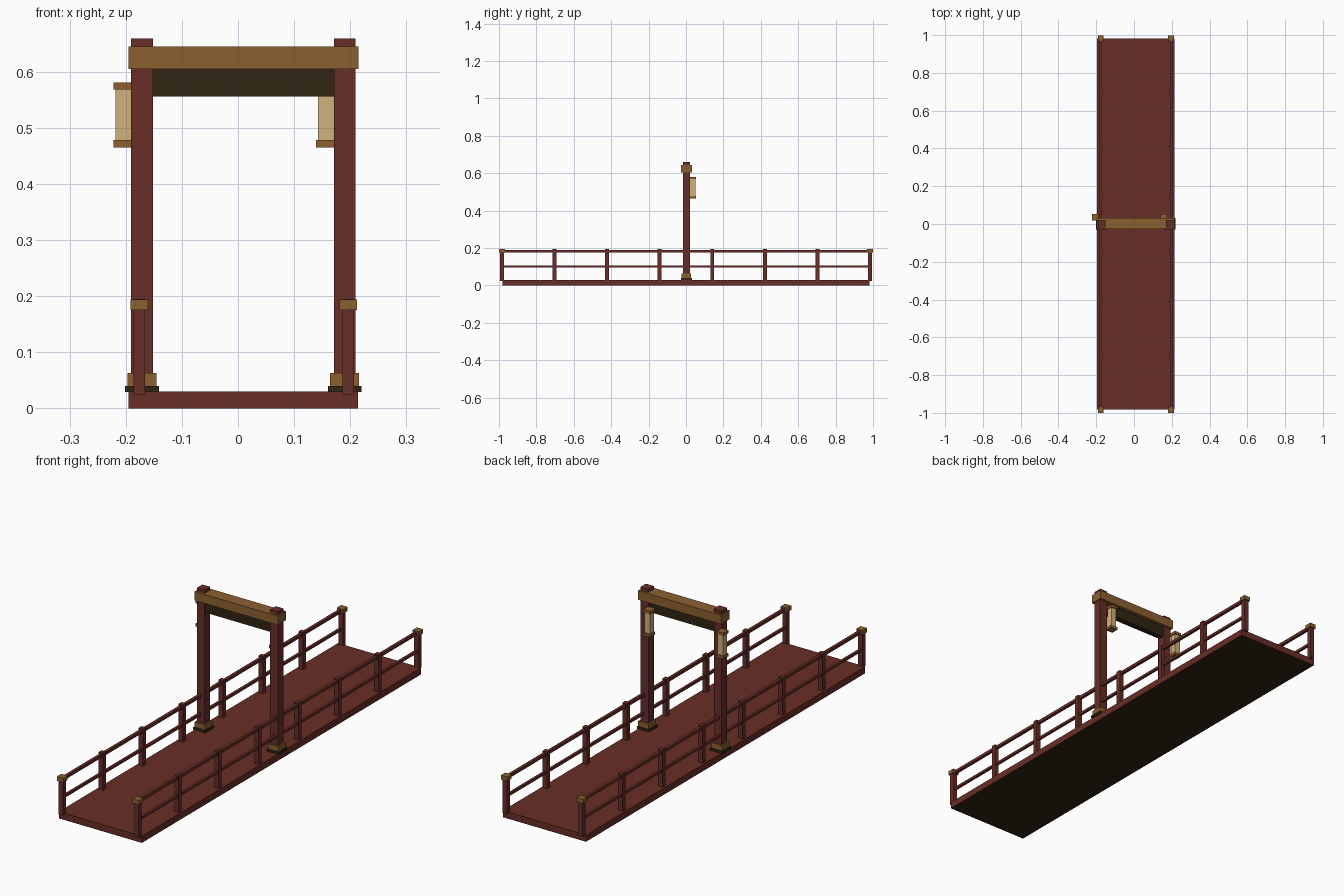
import bpy

if "Cube" in bpy.data.objects:
    bpy.data.objects.remove(bpy.data.objects["Cube"])


def material(name, rgb):
    m = bpy.data.materials.new(name)
    m.diffuse_color = (*rgb, 1)
    m.use_nodes = True
    m.node_tree.nodes["Principled BSDF"].inputs["Base Color"].default_value = m.diffuse_color
    return m


RED = material("red_wood", (0.138, 0.027, 0.020))
GOLD = material("golden_brown", (0.262, 0.117, 0.030))
DARK = material("dark_brown", (0.030, 0.018, 0.006))
CREAM = material("lantern_paper", (0.63, 0.44, 0.20))


def box(name, x, y, z, mat):
    """Box from (min, max) ranges on each axis."""
    bpy.ops.mesh.primitive_cube_add(size=1)
    o = bpy.context.object
    o.name = name
    for v in o.data.vertices:
        v.co = [r[0] if c < 0 else r[1] for c, r in zip(v.co, (x, y, z))]
    o.data.materials.append(mat)
    return o


def around(c, half):
    return (c - half, c + half)


# Deck with a dark underside
deck = box("deck", (-0.195, 0.214), (-0.982, 0.982), (0, 0.03), RED)
deck.data.materials.append(DARK)
for p in deck.data.polygons:
    if p.normal.z < -0.5:
        p.material_index = 1

# Railings
for side, x in (("left", -0.176), ("right", 0.1965)):
    for i in range(8):
        y = -0.984 + 0.2811 * i
        end = i in (0, 7)
        box(f"{side}_railing_post", around(x, 0.0105), around(y, 0.0105),
            (0.025, 0.19 if end else 0.195), RED)
        if end:
            box(f"{side}_post_cap", around(x, 0.0155), around(y, 0.0155), (0.175, 0.194), GOLD)
    box(f"{side}_top_rail", around(x, 0.0065), (-0.984, 0.984), (0.176, 0.189), RED)
    box(f"{side}_middle_rail", around(x, 0.0055), (-0.984, 0.984), (0.095, 0.106), RED)

# Gate posts with stepped feet and hanging lanterns
GY = 0.002
for side, x in (("left", -0.171), ("right", 0.190)):
    box(f"{side}_gate_post", around(x, 0.0193), around(GY, 0.0193), (0.03, 0.659), RED)
    box(f"{side}_foot_plate", around(x, 0.030), around(GY, 0.030), (0.029, 0.040), DARK)
    box(f"{side}_foot_block", around(x, 0.026), around(GY, 0.026), (0.040, 0.063), GOLD)
    lx, ly = x - 0.0335, 0.036
    box(f"{side}_lantern_body", around(lx, 0.0135), around(ly, 0.0135), (0.477, 0.569), CREAM)
    box(f"{side}_lantern_top", around(lx, 0.0175), around(ly, 0.0175), (0.568, 0.581), GOLD)
    box(f"{side}_lantern_base", around(lx, 0.0175), around(ly, 0.0175), (0.465, 0.478), GOLD)

# Crossbeam and the dark board beneath it
box("crossbeam", (-0.195, 0.215), around(GY, 0.029), (0.605, 0.645), GOLD)
box("under_board", (-0.152, 0.171), around(GY, 0.013), (0.556, 0.606), DARK)
